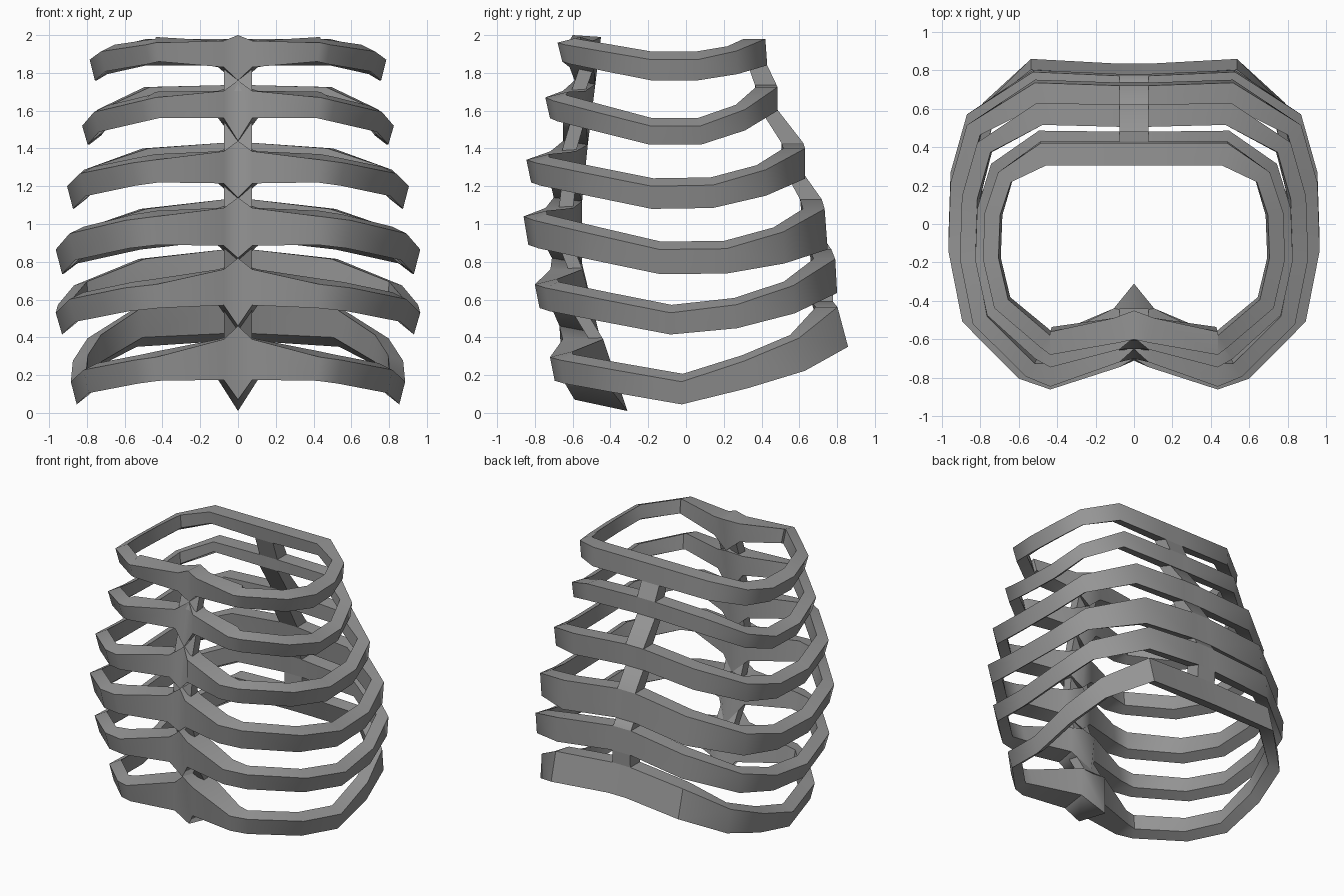
import bpy, bmesh
from mathutils import Vector

cube = bpy.data.objects.get("Cube")
if cube:
    bpy.data.objects.remove(cube)

bone = bpy.data.materials.new("bone_grey")
bone.use_nodes = True
COLOR = (0.3, 0.3, 0.3, 1)
bone.diffuse_color = COLOR
bone.node_tree.nodes["Principled BSDF"].inputs["Base Color"].default_value = COLOR

# per rib: half width, front y, back y, bottom z (front, side, back),
# band height (front, side, back), rise of the rear side, back tilt,
# shoulder bottom z, shoulder height, arch of the rear middle
RIBS = [
    (.785, -.68, .425, (1.86, 1.76, 1.84), (.10, .11, .14), 0, .005, 1.83, .14, 0),
    (.825, -.745, .485, (1.56, 1.42, 1.60), (.11, .10, .125), 0, 0, 1.56, .145, .01),
    (.905, -.845, .63, (1.22, 1.08, 1.24), (.12, .12, .16), .03, 0, 1.215, .17, .03),
    (.965, -.86, .742, (.89, .735, .865), (.15, .13, .215), .02, .008, .885, .20, .05),
    (.965, -.80, .795, (.555, .415, .635), (.125, .115, .18), .15, .005, .57, .19, .05),
    (.885, -.72, .83, (.17, .045, .35), (.125, .12, .21), .28, .028, .175, .215, .03),
]
# breastbone ridge: outer y, outer z, inner y, inner z at each rib boundary
RIDGE = [(-.60, 2.0, -.45, 1.99), (-.59, 1.76, -.48, 1.74), (-.65, 1.44, -.52, 1.42),
         (-.70, 1.14, -.55, 1.12), (-.71, .82, -.55, .79), (-.67, .46, -.46, .42),
         (-.59, .07, -.31, .01)]
# half outline: x share of width, share of the way front to back
PLAN = [(.62, .035), (.925, .22), (1, .45), (.988, .67), (.9, .86)]
HALF = .075
DEPTH = .115


def lerp(a, b, t):
    return a + (b - a) * t


def make_object(name, bm):
    bmesh.ops.recalc_face_normals(bm, faces=bm.faces)
    mesh = bpy.data.meshes.new(name)
    bm.to_mesh(mesh)
    bm.free()
    mesh.materials.append(bone)
    ob = bpy.data.objects.new(name, mesh)
    bpy.context.collection.objects.link(ob)
    mirror = ob.modifiers.new("mirror", 'MIRROR')
    mirror.use_clip = True
    bpy.ops.object.select_all(action='DESELECT')
    ob.select_set(True)
    bpy.context.view_layer.objects.active = ob
    bpy.ops.object.shade_smooth_by_angle(angle=.75)


def rib_sections(i):
    """Sections (outer top, outer bottom, inner bottom, inner top) from front to back."""
    width, front, back, low, high, rise, tilt, z, h, arch = RIBS[i]
    up, dn = RIDGE[i], RIDGE[i + 1]
    sections = [[Vector((0, up[0], up[1])), Vector((0, dn[0], dn[1])),
                 Vector((0, dn[2], dn[3])), Vector((0, up[2], up[3]))]]
    # shoulder of the breastbone
    y = lerp((up[0] + dn[0]) / 2, front, .25)
    yi = lerp((up[2] + dn[2]) / 2, front + .12, .25)
    sections.append([Vector((HALF, y, z + h)), Vector((HALF, y, z)),
                     Vector((HALF * 1.4, yi, z)), Vector((HALF * 1.4, yi, z + h))])
    # curved band around the side
    recess = .005 * i
    ring = [Vector((.435, front))]
    ring += [Vector((x * width, lerp(front, back, t))) for x, t in PLAN]
    ring.append(Vector((.485 + .01 * i, back)))
    path = [Vector((HALF, y))] + ring + [Vector((HALF, back - recess))]
    drop = [0, .12, .52, 1, 1, 1, 1]
    climb = [0, 0, 0, 0, rise, lerp(rise, 1, .42), 1]
    for k, p in enumerate(ring):
        a, b = (p - path[k]).normalized(), (path[k + 2] - p).normalized()
        n = Vector((-a.y - b.y, a.x + b.x)).normalized()
        q = p + n * .08 / max(.75, n.dot(Vector((-a.y, a.x))))
        if k == 0:
            q = p + Vector((0, .12))
        elif k == len(ring) - 1:
            q = p + Vector((-.03, -DEPTH))
        z = lerp(lerp(low[0], low[1], drop[k]), low[2], climb[k])
        h = lerp(lerp(high[0], high[1], drop[k]), high[2], climb[k])
        # inner edges sit higher than outer ones
        s = lerp(.03, .042, drop[k]) * (1 - climb[k])
        s_low = lerp(.03, .05, drop[k])
        ty = tilt * climb[k]
        inset = .025 * (1 - drop[k])
        taper = 1 - .035 * (1 - climb[k])
        sections.append([Vector((p.x, p.y - ty, z + h)),
                         Vector((p.x * taper, p.y + ty + inset, z)),
                         Vector((q.x * (1 + taper) / 2, q.y + ty + inset, z + s_low)),
                         Vector((q.x, q.y - ty, z + h + s))])
    # rear stretch, arched towards the spine
    for x in (HALF, 0):
        y, z, h = back - recess, low[2] + arch, high[2]
        sections.append([Vector((x, y - tilt, z + h)), Vector((x, y + tilt, z)),
                         Vector((x, y + tilt - DEPTH, z + .04)),
                         Vector((x, y - tilt - DEPTH, z + h))])
    return sections


def loft(name, sections, cap=False):
    bm = bmesh.new()
    rows = [[bm.verts.new(v) for v in s] for s in sections]
    for a, b in zip(rows, rows[1:]):
        for j in range(4):
            k = (j + 1) % 4
            bm.faces.new((a[j], a[k], b[k], b[j]))
    if cap:
        bm.faces.new(rows[-1])
    make_object(name, bm)


# rib rings
all_ribs = [rib_sections(i) for i in range(len(RIBS))]
for i, sections in enumerate(all_ribs):
    loft(f"rib_{i + 1}", sections)

# links between neighbouring ribs
for i, (a, b) in enumerate(zip(all_ribs, all_ribs[1:])):
    # spine link at the back
    loft(f"spine_link_{i + 1}", [[b[k][0], a[k][1], a[k][2], b[k][3]] for k in (-1, -2)], True)
    # breastbone block at the front
    lower, upper = b[1][3], a[1][2]
    block = []
    for x in (0, HALF):
        block.append([Vector((x, v.y + d, v.z)) for v, d in
                      ((lower, -.075), (upper, -.075), (upper, 0), (lower, 0))])
    loft(f"breastbone_link_{i + 1}", block, True)
